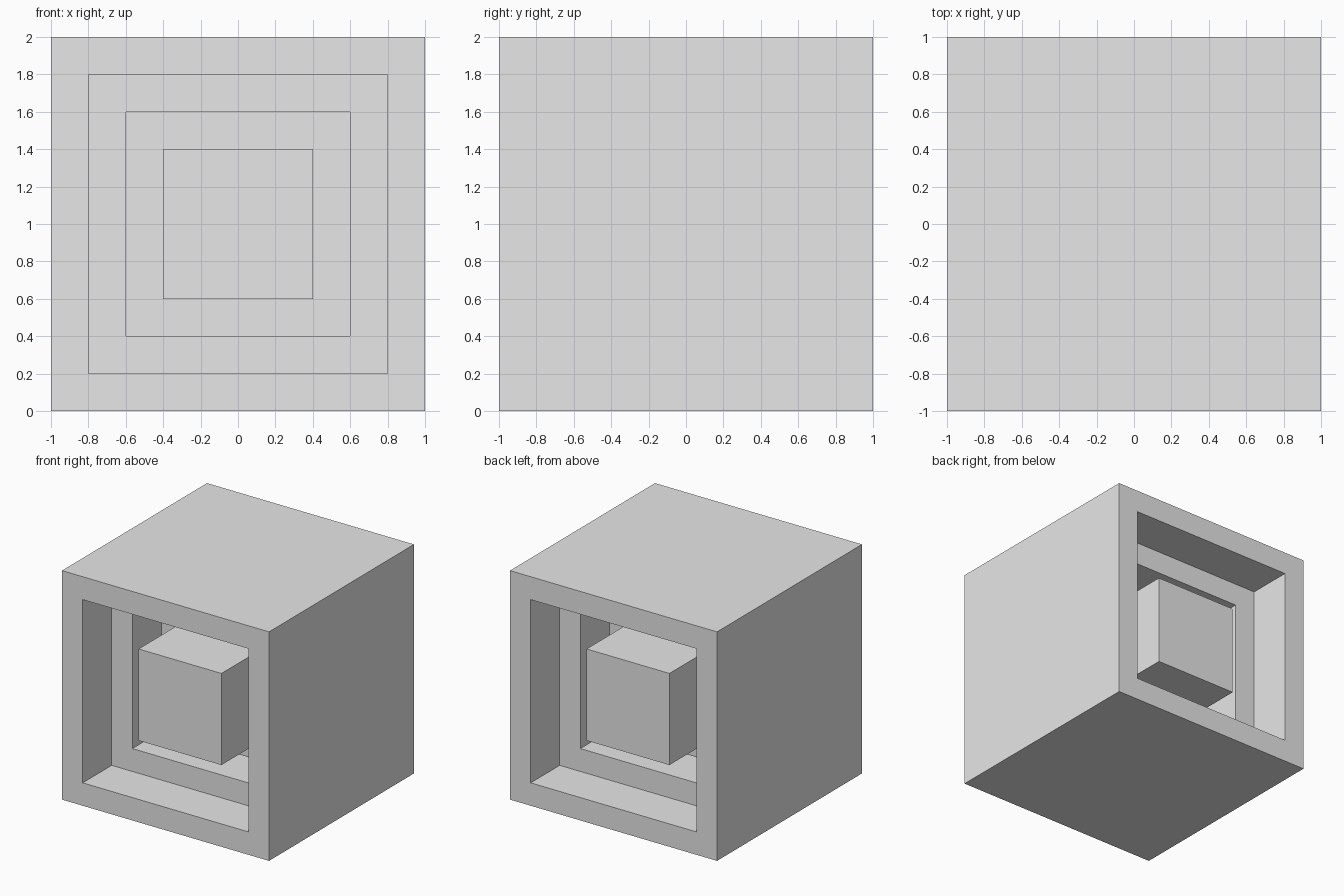
import bpy
import bmesh
from mathutils import Matrix, Vector

default_cube = bpy.data.objects.get("Cube")
if default_cube:
    bpy.data.objects.remove(default_cube, do_unlink=True)

# One plain grey for the whole body
grey = bpy.data.materials.new("light_grey")
grey.use_nodes = True
grey.diffuse_color = (0.8, 0.8, 0.8, 1)
grey.node_tree.nodes["Principled BSDF"].inputs["Base Color"].default_value = grey.diffuse_color

BORDER = 0.2                 # width of each square ring
STEPS = (-0.4, -0.4, 0.6)    # sink, sink again, then raise the centre block


def stepped_face(bm, face):
    """Inset a square face and push its centre along the normal, step by step."""
    for step in STEPS:
        normal = face.normal.copy()
        bmesh.ops.inset_region(bm, faces=[face], thickness=BORDER, use_even_offset=True)
        # A second inset of zero width gives the side walls of the step
        bmesh.ops.inset_region(bm, faces=[face], thickness=0)
        bmesh.ops.translate(bm, verts=face.verts, vec=normal * step)


# Cube body with the same stepped recess and block at front and back
bm = bmesh.new()
bmesh.ops.create_cube(bm, size=2, matrix=Matrix.Translation((0, 0, 1)))
bm.normal_update()
ends = [f for f in bm.faces if abs(f.normal.y) > 0.9]
for end in ends:
    stepped_face(bm, end)
bm.normal_update()

mesh = bpy.data.meshes.new("recessed_cube")
bm.to_mesh(mesh)
bm.free()
mesh.materials.append(grey)
body = bpy.data.objects.new("recessed_cube", mesh)
bpy.context.collection.objects.link(body)
